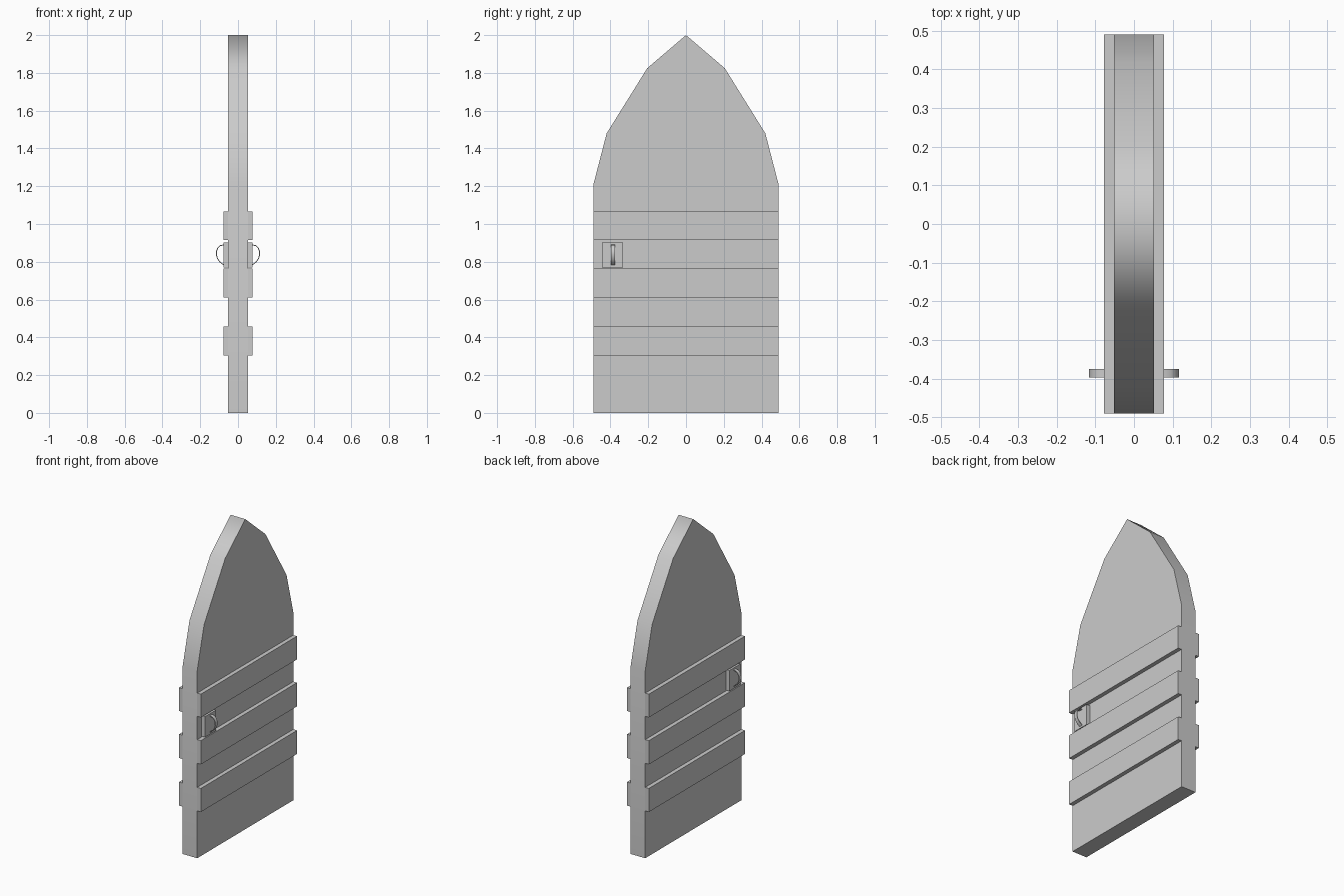
import bpy, bmesh, math

if "Cube" in bpy.data.objects:
    bpy.data.objects.remove(bpy.data.objects["Cube"])


def prism(name, outline, axis, lo, hi, mirror=False, smooth=0):
    """Extrude a 2D outline along x (outline is y,z) or y (outline is x,z)."""
    bm = bmesh.new()

    def place(p, d):
        return (d, p[0], p[1]) if axis == 'x' else (p[0], d, p[1])
    face = bm.faces.new([bm.verts.new(place(p, lo)) for p in outline])
    ext = bmesh.ops.extrude_face_region(bm, geom=[face])
    step = (hi - lo, 0, 0) if axis == 'x' else (0, hi - lo, 0)
    bmesh.ops.translate(bm, vec=step, verts=[v for v in ext['geom'] if isinstance(v, bmesh.types.BMVert)])
    bmesh.ops.recalc_face_normals(bm, faces=bm.faces)
    mesh = bpy.data.meshes.new(name)
    bm.to_mesh(mesh)
    bm.free()
    ob = bpy.data.objects.new(name, mesh)
    bpy.context.collection.objects.link(ob)
    if smooth:
        bpy.ops.object.select_all(action='DESELECT')
        ob.select_set(True)
        bpy.context.view_layer.objects.active = ob
        bpy.ops.object.shade_smooth_by_angle(angle=math.radians(smooth))
    if mirror:
        ob.modifiers.new("Mirror", 'MIRROR').use_axis = (True, False, False)
    return ob


def rect(a0, a1, b0, b1):
    return [(a0, b0), (a1, b0), (a1, b1), (a0, b1)]


# Pointed-arch door leaf, edge shaded smoothly round the arch
half = [(0.49, 0), (0.49, 1.21), (0.42, 1.48), (0.205, 1.825)]
arch = half + [(0, 2.0)] + [(-y, z) for y, z in reversed(half)]
prism("door_panel", arch, 'x', -0.052, 0.052, smooth=85)

# Cross battens on both faces
for i, (z0, z1) in enumerate([(0.305, 0.457), (0.612, 0.765), (0.915, 1.065)]):
    prism(f"batten_{i + 1}", rect(-0.49, 0.49, z0, z1), 'x', 0.052, 0.078, mirror=True)

# Handle plates
prism("handle_plate", rect(-0.445, -0.333, 0.77, 0.903), 'x', 0.052, 0.077, mirror=True)

# Thin bent strap handles
outer = [(0.077, 0.891), (0.095, 0.888), (0.108, 0.876), (0.116, 0.858),
         (0.117, 0.838), (0.110, 0.815), (0.097, 0.797), (0.077, 0.782)]
inner = [(0.077 + (x - 0.077) * 0.88, 0.838 + (z - 0.838) * 0.91) for x, z in outer]
prism("handle", outer + inner[::-1], 'y', -0.397, -0.375, mirror=True, smooth=45)
